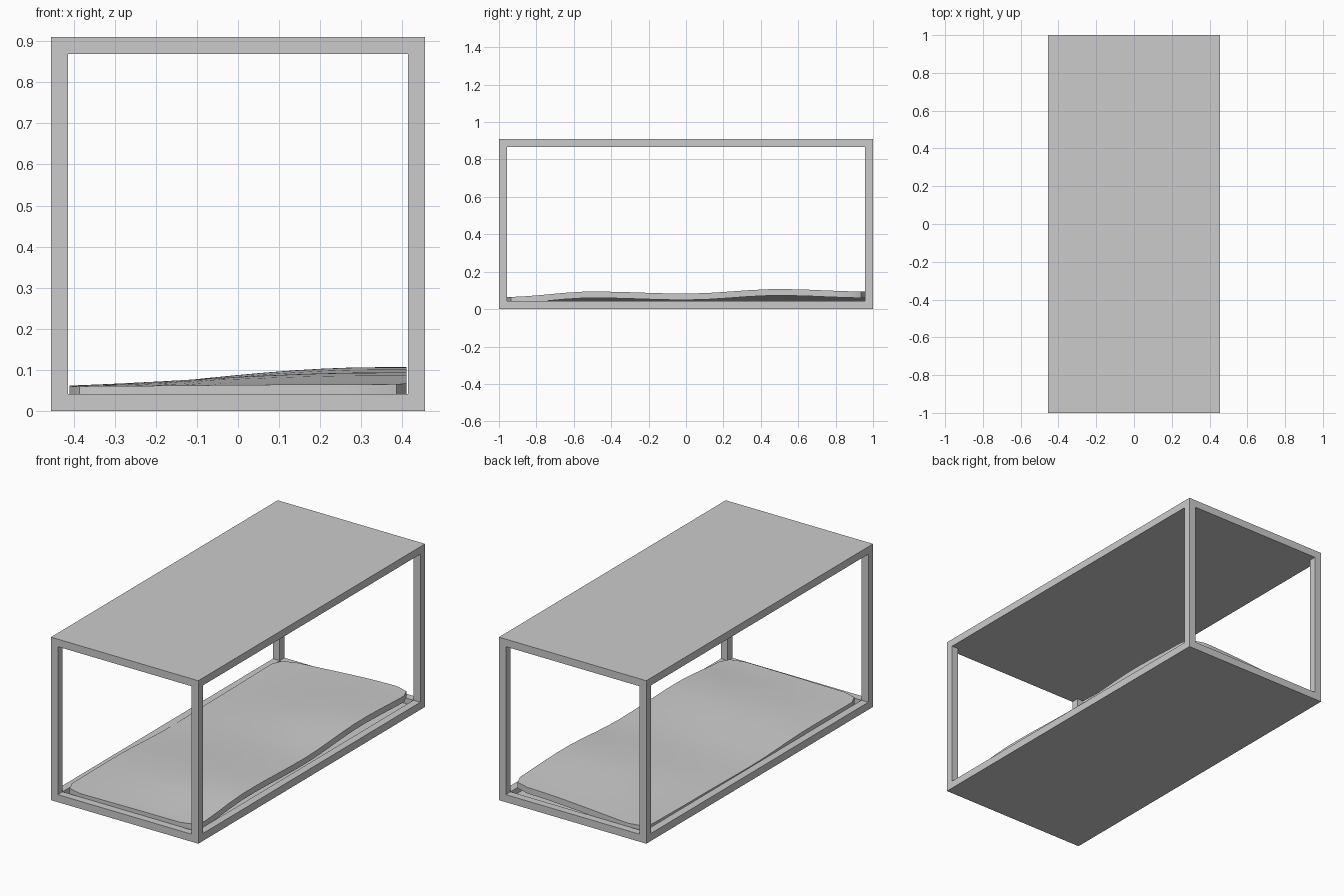
import bpy, bmesh
from math import sin, cos, pi

if "Cube" in bpy.data.objects:
    bpy.data.objects.remove(bpy.data.objects["Cube"])

W, L, H, B = 0.455, 1.0, 0.91, 0.042   # half width, half length, height, beam size


def box(name, x0, x1, y0, y1, z0, z1):
    bpy.ops.mesh.primitive_cube_add(size=1, location=((x0 + x1) / 2, (y0 + y1) / 2, (z0 + z1) / 2))
    o = bpy.context.object
    o.name = name
    o.scale = (x1 - x0, y1 - y0, z1 - z0)
    bpy.ops.object.transform_apply(location=False, rotation=False, scale=True)
    return o


# roof slab and thin floor inside the bottom rim
box("roof_panel", -W, W, -L, L, H - B, H)
box("floor_panel", -W + B, W - B, -L + B, L - B, 0, 0.01)

# bottom rim beams and corner posts
for sx, side in ((-1, "left"), (1, "right")):
    xa, xb = sorted((sx * W, sx * (W - B)))
    box(side + "_rim", xa, xb, -L, L, 0, B)
    for sy, end in ((-1, "front"), (1, "back")):
        ya, yb = sorted((sy * L, sy * (L - B)))
        box(f"{end}_{side}_post", xa, xb, ya, yb, B, H - B)
for sy, end in ((-1, "front"), (1, "back")):
    ya, yb = sorted((sy * L, sy * (L - B)))
    box(end + "_rim", -W + B, W - B, ya, yb, 0, B)

# mattress: top heights along y for the left and right edges
KEY_Y = [-0.96, -0.5, 0.0, 0.5, 0.96]
LEFT = [0.060, 0.062, 0.045, 0.050, 0.055]
RIGHT = [0.065, 0.094, 0.083, 0.107, 0.094]


def along(vals, y):
    y = max(KEY_Y[0], min(KEY_Y[-1], y))
    for i in range(4):
        if y <= KEY_Y[i + 1]:
            t = (y - KEY_Y[i]) / (KEY_Y[i + 1] - KEY_Y[i])
            t = (1 - cos(pi * t)) / 2
            return vals[i] + (vals[i + 1] - vals[i]) * t


def top_z(x, y):
    u = max(0, min(1, (x + 0.41) / 0.75))
    t = 0.5 * sin(pi * u / 2) + 0.5 * (3 * u * u - 2 * u ** 3)
    return along(LEFT, y) * (1 - t) + along(RIGHT, y) * t


ends = [(0.957, 0.31), (0.935, 0.385), (0.88, 0.41)]
rows = [(-y, w) for y, w in ends]
rows += [(-0.88 + 1.76 * i / 16, 0.41) for i in range(1, 16)]
rows += [(y, w) for y, w in reversed(ends)]
N = 12
bm = bmesh.new()
grid = [[bm.verts.new((w * (2 * i / N - 1), y, top_z(w * (2 * i / N - 1), y)))
         for i in range(N + 1)] for y, w in rows]
for a, b in zip(grid, grid[1:]):
    for i in range(N):
        bm.faces.new((a[i], a[i + 1], b[i + 1], b[i]))
# thicken downwards
top = list(bm.faces)
ext = bmesh.ops.extrude_face_region(bm, geom=top, use_keep_orig=True)
for v in ext["geom"]:
    if isinstance(v, bmesh.types.BMVert):
        v.co.z = max(0.012, v.co.z - 0.034)
bmesh.ops.recalc_face_normals(bm, faces=bm.faces)
me = bpy.data.meshes.new("mattress")
bm.to_mesh(me)
bm.free()
ob = bpy.data.objects.new("mattress", me)
bpy.context.collection.objects.link(ob)
bpy.context.view_layer.objects.active = ob
bpy.ops.object.select_all(action='DESELECT')
ob.select_set(True)
bpy.ops.object.shade_smooth_by_angle()
